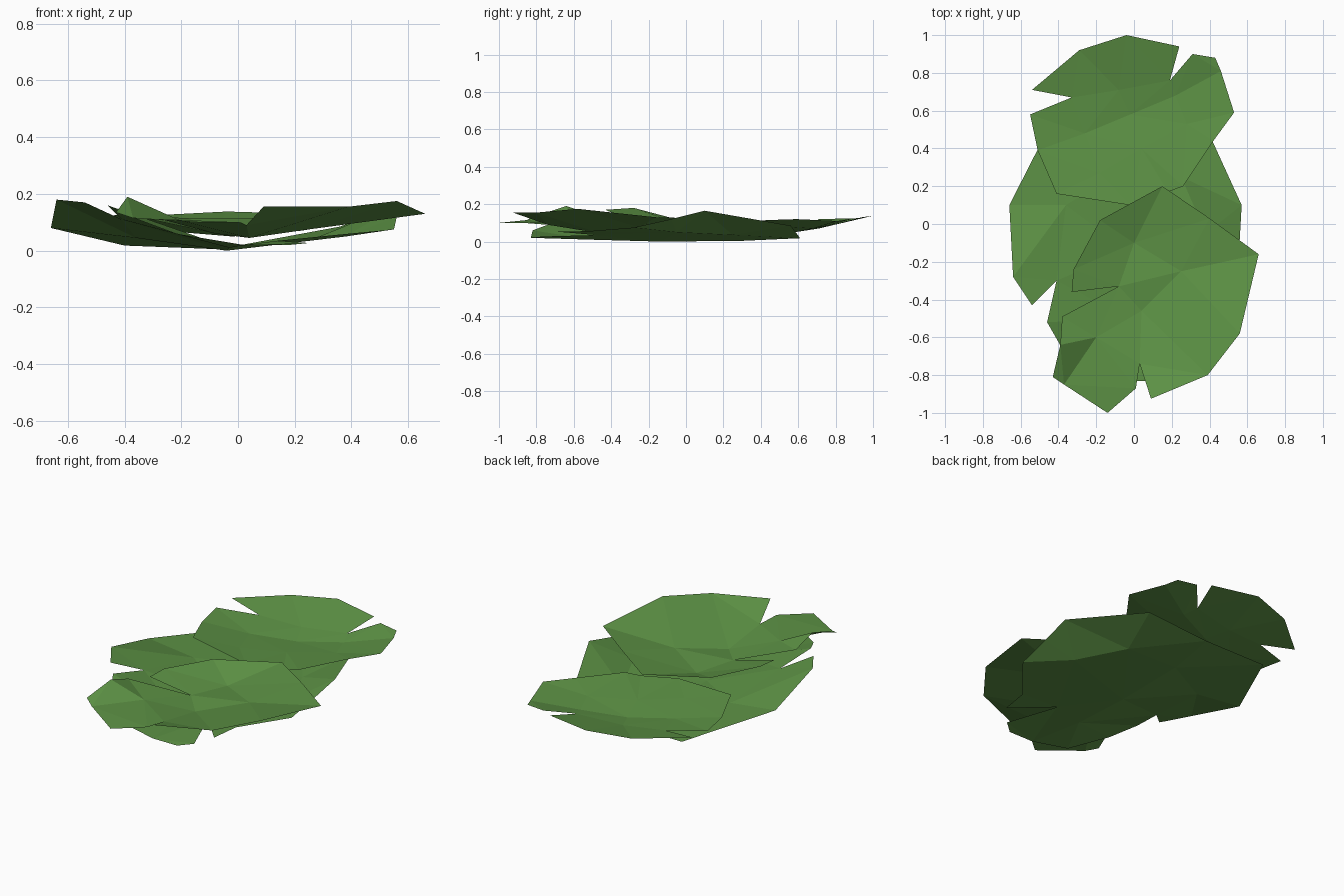
import bpy
from mathutils import Vector
from mathutils.geometry import delaunay_2d_cdt

green = bpy.data.materials.new("leaf_green")
green.diffuse_color = (0.11, 0.29, 0.06, 1)


def leaf(name, rim, inner):
    """Faceted single-sheet leaf: notched rim plus a few dished inner points."""
    pts = rim + inner
    flat = [Vector(p[:2]) for p in pts]
    out = delaunay_2d_cdt(flat, [], [list(range(len(rim)))], 1, 1e-5)
    verts, faces, origin = out[0], out[2], out[3]
    coords = [(v.x, v.y, pts[o[0]][2] if o else 0.08) for v, o in zip(verts, origin)]
    mesh = bpy.data.meshes.new(name)
    mesh.from_pydata(coords, [], [list(f) for f in faces])
    mesh.materials.append(green)
    ob = bpy.data.objects.new(name, mesh)
    bpy.context.collection.objects.link(ob)
    return ob


# Large bottom leaf, keeled along its middle
leaf("bottom_leaf", [
    (-.40, .61, .018), (-.66, .10, .08), (-.64, -.28, .18), (-.54, -.43, .17),
    (-.41, -.30, .11), (-.46, -.52, .16), (-.38, -.66, .12), (-.22, -.82, .06),
    (.02, -.83, .02), (.18, -.83, .02), (.25, -.77, .027), (.14, -.48, .035),
    (.325, -.69, .053), (.35, -.52, .056), (.55, -.28, .075), (.56, -.08, .12),
    (.57, .10, .165), (.36, .56, .085), (0, .61, .018)],
    [(-.04, .30, .004), (-.04, -.14, 0), (-.03, -.50, .01),
     (-.36, .10, .045), (.25, .25, .035), (.38, -.05, .05)])

# Back leaf with two notches
leaf("back_leaf", [
    (-.54, .71, .12), (-.33, .67, .09), (-.55, .58, .11), (-.51, .39, .11),
    (-.41, .16, .13), (-.02, .10, .10), (.18, .17, .09), (.26, .20, .10),
    (.42, .44, .115), (.53, .59, .12), (.46, .81, .11), (.43, .88, .12),
    (.31, .90, .125), (.19, .76, .085), (.24, .94, .13), (-.04, 1.0, .138),
    (-.29, .92, .125)],
    [(-.26, .48, .07), (-.02, .58, .05), (-.08, .71, .07), (.22, .68, .07),
     (-.18, .27, .09), (.04, .40, .07), (.28, .53, .08)])

# Front leaf resting on top of the others
leaf("front_leaf", [
    (.15, .20, .115), (.40, .03, .125), (.66, -.16, .13), (.56, -.58, .175),
    (.39, -.80, .155), (.09, -.925, .155), (.03, -.74, .09), (.01, -.87, .10),
    (-.14, -1.0, .10), (-.37, -.85, .115), (-.43, -.81, .135),
    (-.39, -.64, .19), (-.38, -.49, .14), (-.08, -.33, .06),
    (-.33, -.36, .115), (-.32, -.24, .12), (-.18, .02, .115)],
    [(.0, -.10, .05), (.04, -.46, .045), (-.20, -.60, .105),
     (.25, -.25, .075)])
